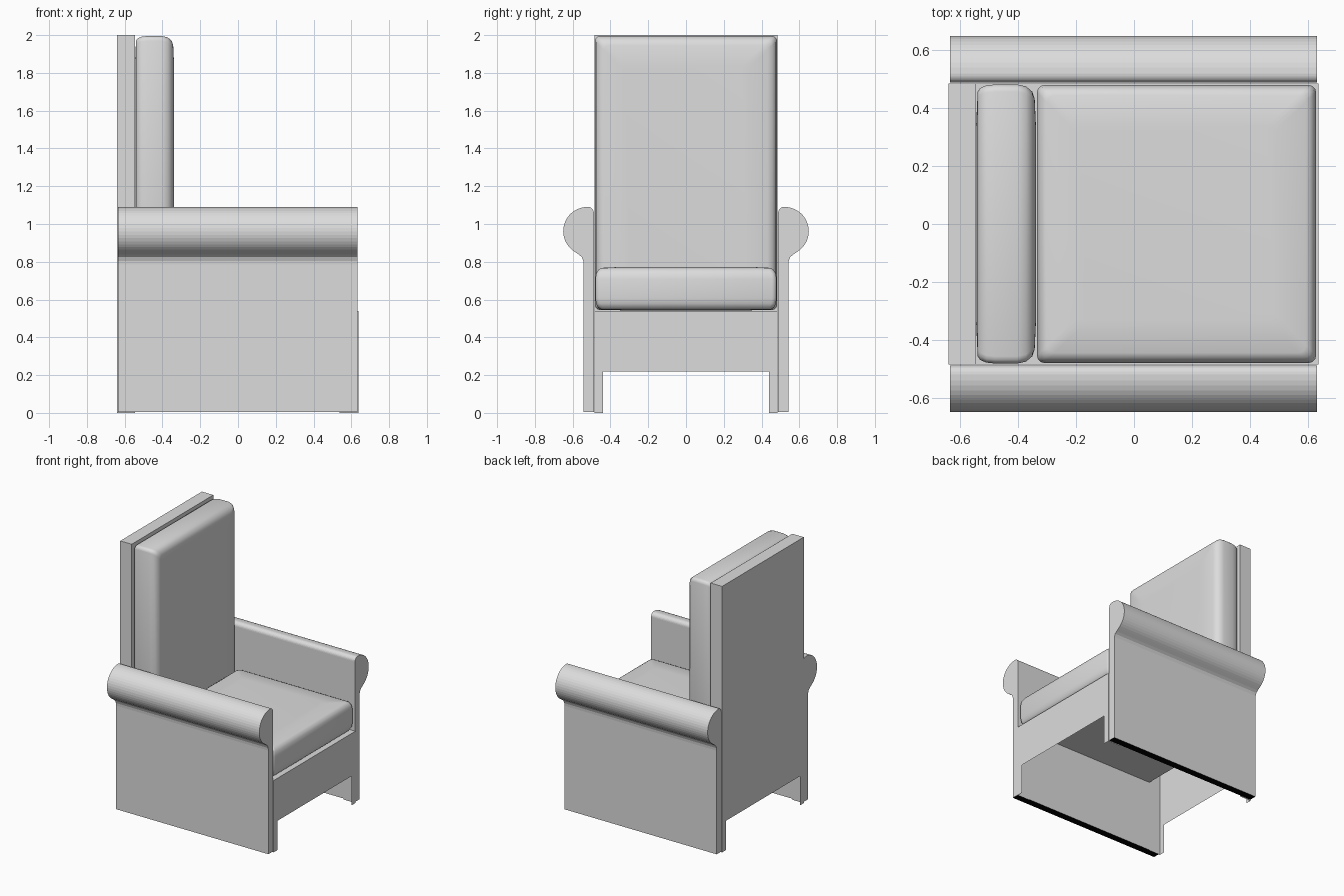
import bpy, bmesh, math
from mathutils import Vector

if "Cube" in bpy.data.objects:
    bpy.data.objects.remove(bpy.data.objects["Cube"])

grey = bpy.data.materials.new("light grey")
grey.diffuse_color = (0.72, 0.72, 0.72, 1)
grey.use_nodes = True
grey.node_tree.nodes["Principled BSDF"].inputs["Base Color"].default_value = grey.diffuse_color
black = bpy.data.materials.new("black")
black.diffuse_color = (0.0, 0.0, 0.0, 1)
black.use_nodes = True
black.node_tree.nodes["Principled BSDF"].inputs["Base Color"].default_value = black.diffuse_color


def finish(name, bm, smooth=None, recalc=True):
    if recalc:
        bmesh.ops.recalc_face_normals(bm, faces=bm.faces)
    me = bpy.data.meshes.new(name)
    bm.to_mesh(me)
    bm.free()
    me.materials.append(grey)
    ob = bpy.data.objects.new(name, me)
    bpy.context.collection.objects.link(ob)
    if smooth:
        bpy.ops.object.select_all(action='DESELECT')
        bpy.context.view_layer.objects.active = ob
        ob.select_set(True)
        bpy.ops.object.shade_smooth_by_angle(angle=math.radians(smooth))
    return ob


def loft(bm, rings):
    """Bridge equal closed loops of points and cap both ends."""
    loops = [[bm.verts.new(p) for p in r] for r in rings]
    n = len(loops[0])
    for a, b in zip(loops, loops[1:]):
        for i in range(n):
            j = (i + 1) % n
            bm.faces.new((a[i], a[j], b[j], b[i]))
    bm.faces.new(loops[0][::-1])
    bm.faces.new(loops[-1])


def rounded_rect(a, b, r, seg=3):
    pts = []
    for q, (sx, sy) in enumerate(((1, 1), (-1, 1), (-1, -1), (1, -1))):
        for k in range(seg + 1):
            t = math.radians(90 * (q + k / seg))
            pts.append((sx * (a - r) + r * math.cos(t),
                        sy * (b - r) + r * math.sin(t)))
    return pts


def cushion(name, a, b, thick, inset_back, inset_front, rise, place):
    """Soft pad: rounded rectangles stacked along its thickness."""
    steps, crown = 3, 0.005
    levels = [(inset_back + 0.11, 0)]
    for k in range(steps + 1):
        t = math.pi / 2 * k / steps
        levels.append((inset_back * (1 - math.sin(t)),
                       crown + rise * (1 - math.cos(t))))
    for k in range(steps + 1):
        t = math.pi / 2 * k / steps
        levels.append((inset_front * (1 - math.cos(t)),
                       thick - crown - rise * (1 - math.sin(t))))
    levels.append((inset_front + 0.11, thick))
    bm = bmesh.new()
    loft(bm, [[place(u, v, h) for u, v in rounded_rect(a - i, b - i, 0.025)]
              for i, h in levels])
    return finish(name, bm, 60)


# Chair frame: hollow shell, open underneath, with short corner legs
X0, XB, X1 = -0.64, -0.545, 0.637      # back, backrest front, seat front
W, LEG, GAP, SEAT, TOP = 0.485, 0.44, 0.22, 0.54, 2.0
bm = bmesh.new()


def face(pts):
    bm.faces.new([bm.verts.new(p) for p in pts])


def legged(w, leg, top):
    return [(-w, 0), (-leg, 0), (-leg, GAP), (leg, GAP),
            (leg, 0), (w, 0), (w, top), (-w, top)]


face([(X1, y, z) for y, z in legged(W, LEG, SEAT)])
face([(X0, y, z) for y, z in reversed(legged(W, LEG, TOP))])
face([(XB, -W, SEAT), (X1, -W, SEAT), (X1, W, SEAT), (XB, W, SEAT)])
face([(XB, -W, SEAT), (XB, W, SEAT), (XB, W, TOP), (XB, -W, TOP)])
face([(X0, -W, TOP), (XB, -W, TOP), (XB, W, TOP), (X0, W, TOP)])
side = [(X0, 0), (XB, 0), (XB, GAP), (X1 - 0.1, GAP), (X1 - 0.1, 0), (X1, 0),
        (X1, SEAT), (XB, SEAT), (XB, TOP), (X0, TOP)]
face([(x, -W, z) for x, z in side])
face([(x, W, z) for x, z in reversed(side)])
bmesh.ops.remove_doubles(bm, verts=bm.verts, dist=0.0005)
finish("chair_frame", bm, recalc=False)

# Arms: thin side panel rising into an outward roll
arm = [(0.488, 0.006)]
for k in range(7):
    t = math.radians(180 - 90 * k / 6)
    arm.append((0.518 + 0.03 * math.cos(t), 1.06 + 0.03 * math.sin(t)))
for k in range(19):
    t = math.radians(90 - 148 * k / 18)
    arm.append((0.522 + 0.128 * math.cos(t), 0.962 + 0.128 * math.sin(t)))
arm += [(0.567, 0.838), (0.552, 0.825), (0.544, 0.805), (0.542, 0.785), (0.542, 0.006)]
for label, s in (("left", 1), ("right", -1)):
    bm = bmesh.new()
    loft(bm, [[(x, s * y, z) for y, z in arm] for x in (-0.635, 0.632)])
    ob = finish(label + "_arm", bm)
    # Black underside of the arm panel
    ob.data.materials.append(black)
    for p in ob.data.polygons:
        if p.center.z < 0.02:
            p.material_index = 1

# Cushions
cushion("seat_cushion", 0.482, 0.48, 0.23, 0.03, 0.035, 0.06,
        lambda u, v, h: Vector((0.147 + u, v, 0.543 + h)))
cushion("back_cushion", 0.482, 0.725, 0.207, 0.025, 0.05, 0.06,
        lambda u, v, h: Vector((-0.545 + h, u, 1.27 + v)))
